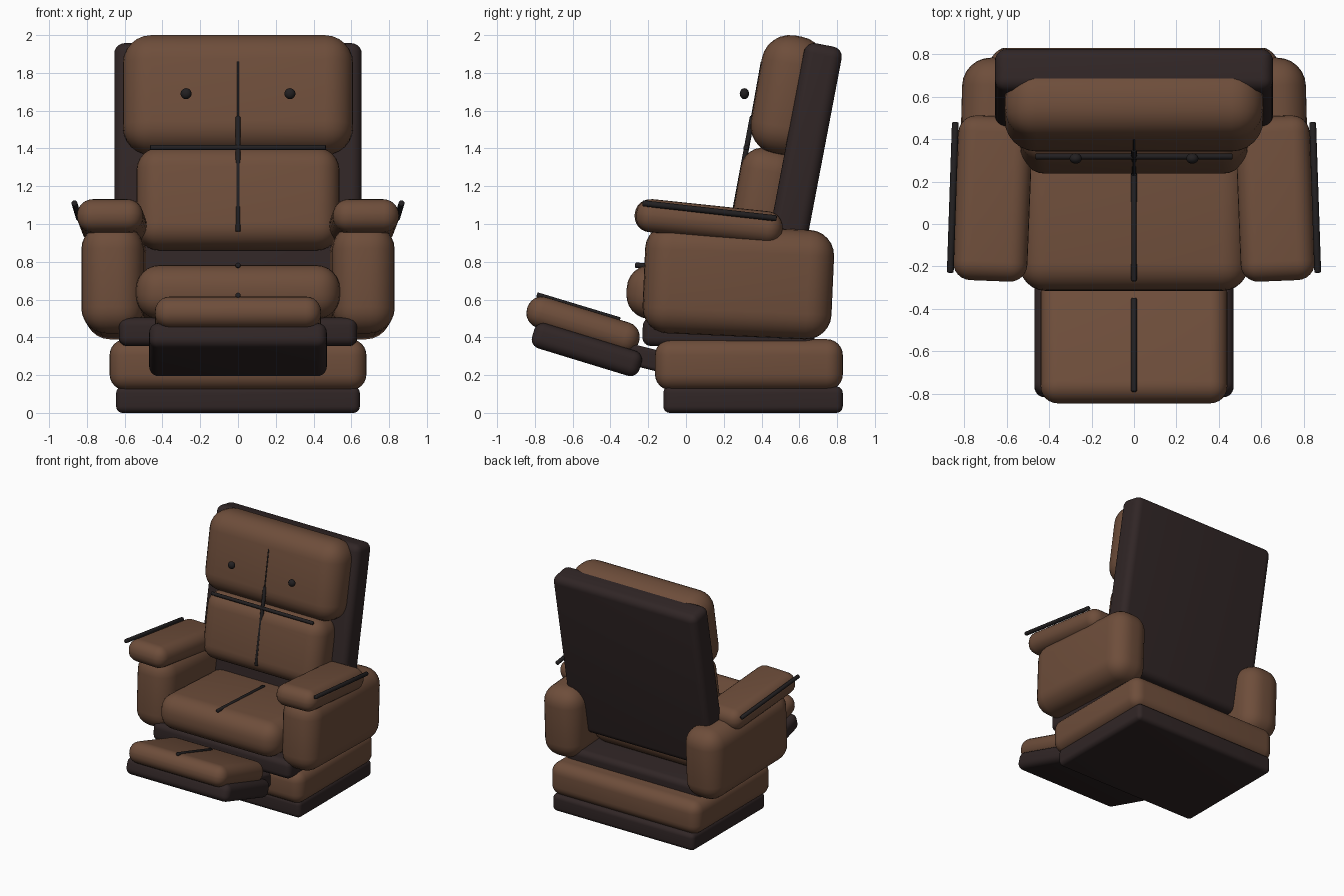
import bpy, bmesh, math
from mathutils import Vector

if "Cube" in bpy.data.objects:
    bpy.data.objects.remove(bpy.data.objects["Cube"])


def material(name, rgb):
    m = bpy.data.materials.new(name)
    m.diffuse_color = (*rgb, 1)
    m.use_nodes = True
    m.node_tree.nodes["Principled BSDF"].inputs["Base Color"].default_value = m.diffuse_color
    return m


BROWN = material("brown leather", (0.155, 0.075, 0.043))
DARK = material("dark frame", (0.030, 0.019, 0.019))
TRIM = material("black trim", (0.016, 0.014, 0.015))


def finish(name, bm, mat):
    mesh = bpy.data.meshes.new(name)
    bm.to_mesh(mesh)
    bm.free()
    mesh.materials.append(mat)
    ob = bpy.data.objects.new(name, mesh)
    bpy.context.collection.objects.link(ob)
    for p in mesh.polygons:
        p.use_smooth = True
    return ob


def cushion(name, center, size, radius, mat, tilt=0, yaw=0):
    """Rounded box, tilted about x and turned about z (degrees)."""
    bm = bmesh.new()
    bmesh.ops.create_cube(bm, size=1)
    bmesh.ops.scale(bm, vec=size, verts=bm.verts)
    bmesh.ops.bevel(bm, geom=bm.edges[:], offset=radius, segments=6,
                    profile=0.5, affect='EDGES')
    ob = finish(name, bm, mat)
    ob.location = center
    ob.rotation_euler = (math.radians(tilt), 0, math.radians(yaw))
    return ob


def rod(name, a, b, radius):
    """Thin round piping between two points."""
    a, b = Vector(a), Vector(b)
    bm = bmesh.new()
    bmesh.ops.create_cone(bm, cap_ends=True, segments=12, radius1=radius,
                          radius2=radius, depth=(b - a).length)
    caps = [e for e in bm.edges if any(len(f.verts) > 4 for f in e.link_faces)]
    bmesh.ops.bevel(bm, geom=caps, offset=radius * 0.4, segments=2,
                    profile=0.5, affect='EDGES')
    ob = finish(name, bm, TRIM)
    ob.location = (a + b) / 2
    ob.rotation_euler = (b - a).to_track_quat('Z', 'Y').to_euler()
    return ob


# Base and seat
cushion("base_plinth", (0, 0.355, 0.07), (1.29, 0.95, 0.14), 0.035, DARK)
cushion("base_cushion", (0, 0.333, 0.255), (1.36, 0.995, 0.27), 0.085, BROWN)
cushion("seat_frame", (0, 0.225, 0.415), (1.26, 0.91, 0.15), 0.045, DARK, -2)
cushion("seat_cushion", (0, 0.10, 0.625), (1.08, 0.83, 0.285), 0.125, BROWN, -3)
rod("seat_piping", (0, -0.27, 0.782), (0, 0.34, 0.752), 0.014)

# Reclined back
cushion("back_panel", (0, 0.605, 1.27), (1.31, 0.203, 1.38), 0.055, DARK, -10.8)
cushion("head_cushion", (0, 0.54, 1.682), (1.22, 0.34, 0.635), 0.15, BROWN, -10)
cushion("lumbar_cushion", (0, 0.412, 1.132), (1.075, 0.30, 0.54), 0.12, BROWN, -10)
rod("back_piping_lower", (0, 0.238, 0.96), (0, 0.352, 1.57), 0.014)
rod("back_piping_upper", (0, 0.338, 1.50), (0, 0.402, 1.86), 0.006)
rod("back_piping_cross", (-0.465, 0.318, 1.405), (0.465, 0.318, 1.405), 0.014)

# Footrest
cushion("footrest_frame", (0, -0.525, 0.335), (0.94, 0.594, 0.138), 0.05, DARK, -17)
cushion("footrest_cushion", (0, -0.545, 0.465), (0.88, 0.618, 0.168), 0.08, BROWN, -17)
rod("footrest_piping", (0, -0.79, 0.625), (0, -0.35, 0.492), 0.014)

# Mirrored side parts
for side, s in (("left", -1), ("right", 1)):
    cushion(f"{side}_arm", (s * 0.655, 0.277, 0.695), (0.33, 1.0, 0.58),
            0.135, BROWN, -2.5, s * 1.5)
    cushion(f"{side}_armrest", (s * 0.665, 0.12, 1.012), (0.35, 0.78, 0.175),
            0.083, BROWN, -6, s * 2.3)
    rod(f"{side}_armrest_trim", (s * 0.866, -0.23, 1.11),
        (s * 0.842, 0.48, 1.03), 0.016)
    cushion(f"{side}_footrest_link", (s * 0.36, -0.17, 0.28),
            (0.10, 0.36, 0.11), 0.02, DARK, -14)
    # Tufting button
    bm = bmesh.new()
    bmesh.ops.create_uvsphere(bm, u_segments=16, v_segments=10, radius=0.029)
    button = finish(f"{side}_button", bm, TRIM)
    button.location = (s * 0.275, 0.309, 1.69)
    button.scale = (1, 0.85, 1)
